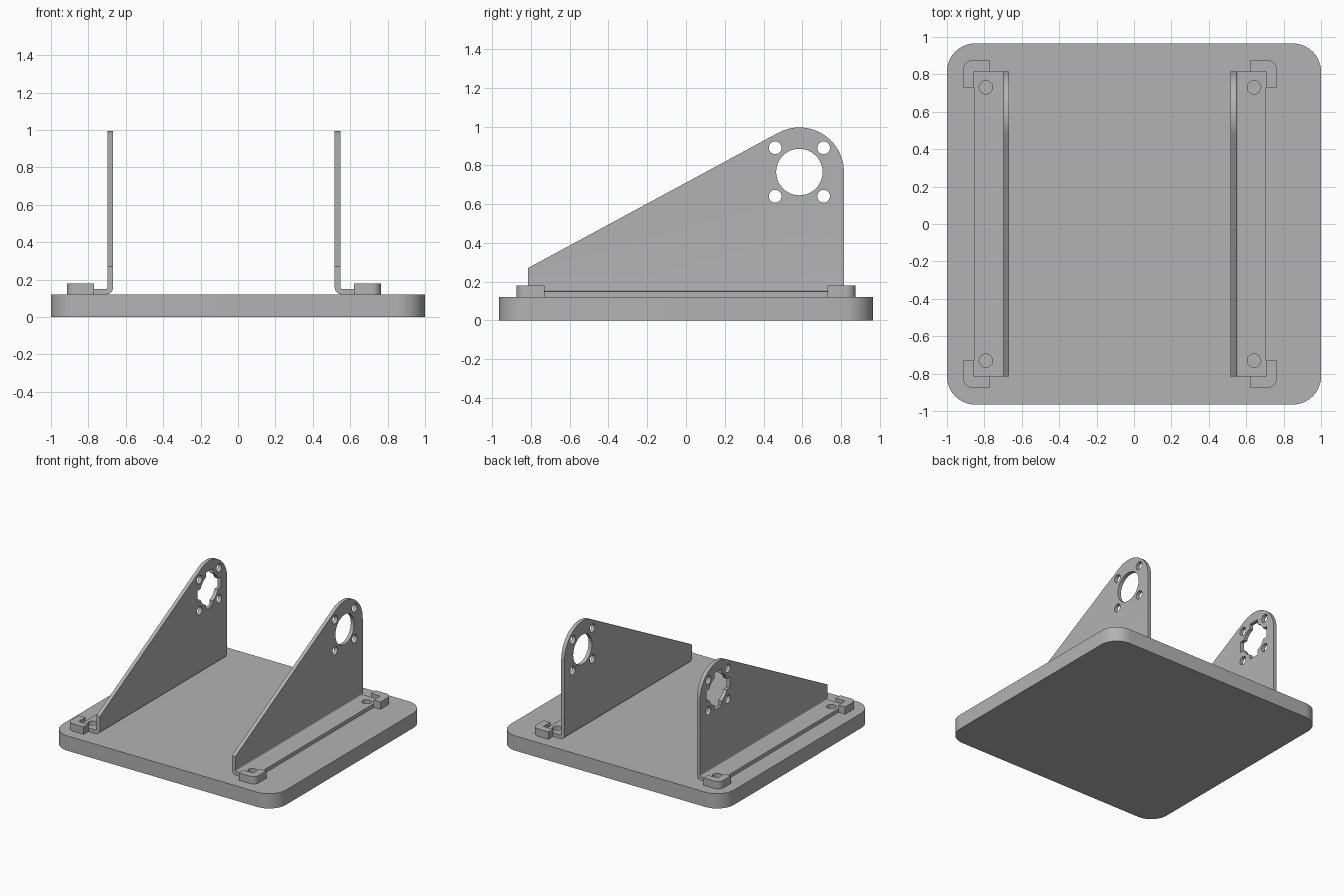
import bpy, bmesh
from math import sin, cos, pi, atan2, acos, hypot
from mathutils import Vector

old = bpy.data.objects.get("Cube")
if old:
    bpy.data.objects.remove(old, do_unlink=True)

grey = bpy.data.materials.new("plain grey")
grey.use_nodes = True
grey.diffuse_color = (0.45, 0.45, 0.45, 1)
grey.node_tree.nodes["Principled BSDF"].inputs["Base Color"].default_value = grey.diffuse_color


def arc(cx, cy, r, a0, a1, n=12):
    return [(cx + r * cos(a0 + (a1 - a0) * i / n), cy + r * sin(a0 + (a1 - a0) * i / n))
            for i in range(n + 1)]


def circle(cx, cy, r, n=40):
    return arc(cx, cy, r, 0, 2 * pi, n)[:-1]


def prism(name, outline, axis, lo, hi):
    """Extrude a 2D outline along an axis: x takes (y, z), y takes (x, z), z takes (x, y)."""
    place = {"x": lambda a, b, d: (d, a, b),
             "y": lambda a, b, d: (a, d, b),
             "z": lambda a, b, d: (a, b, d)}[axis]
    bm = bmesh.new()
    face = bm.faces.new([bm.verts.new(place(a, b, lo)) for a, b in outline])
    out = bmesh.ops.extrude_face_region(bm, geom=[face])
    moved = [v for v in out["geom"] if isinstance(v, bmesh.types.BMVert)]
    bmesh.ops.translate(bm, verts=moved, vec=Vector(place(0, 0, hi - lo)))
    bmesh.ops.recalc_face_normals(bm, faces=bm.faces)
    mesh = bpy.data.meshes.new(name)
    bm.to_mesh(mesh)
    bm.free()
    mesh.materials.append(grey)
    obj = bpy.data.objects.new(name, mesh)
    bpy.context.collection.objects.link(obj)
    return obj


def activate(obj):
    bpy.ops.object.select_all(action="DESELECT")
    obj.select_set(True)
    bpy.context.view_layer.objects.active = obj


def combine(obj, cutter, operation="DIFFERENCE"):
    activate(obj)
    mod = obj.modifiers.new("cut", "BOOLEAN")
    mod.operation, mod.solver, mod.object = operation, "EXACT", cutter
    bpy.ops.object.modifier_apply(modifier=mod.name)
    bpy.data.objects.remove(cutter, do_unlink=True)


def finish(obj):
    activate(obj)
    bpy.ops.object.shade_smooth_by_angle(angle=pi / 6)


TOP = 0.12          # top of the base
T = 0.03            # sheet thickness
HALF = 0.815        # half length of a bracket
CY, CZ, R = 0.585, 0.765, 0.23   # rounded head of a bracket

# Base slab with rounded corners
W, D, C = 1.0, 0.965, 0.15
corners = [(W - C, D - C), (C - W, D - C), (C - W, C - D), (W - C, C - D)]
base = prism("base", [p for i, (x, y) in enumerate(corners)
                      for p in arc(x, y, C, i * pi / 2, (i + 1) * pi / 2)], "z", 0, TOP)

# Side outline: sloped edge running tangent into the rounded head
dy, dz = -HALF - CY, 0.27 - CZ
tangent = atan2(dz, dy) + 2 * pi - acos(R / hypot(dy, dz))
side_outline = ([(-HALF, TOP), (HALF, TOP)] + arc(CY, CZ, R, 0, tangent, 32)
                + [(-HALF, 0.27)])

for name, inner, s in (("right", 0.517, 1), ("left", -0.667, -1)):
    outer = inner + s * 0.188
    # Bent sheet: upright, rounded bend and flange
    bend = [(inner + s * (0.04 - 0.04 * cos(a)), TOP + 0.04 - 0.04 * sin(a))
            for a in (i * pi / 16 for i in range(9))]
    crease = [(inner + s * (0.04 - 0.01 * cos(a)), TOP + 0.04 - 0.01 * sin(a))
              for a in (i * pi / 16 for i in range(8, -1, -1))]
    section = ([(inner, 1.1)] + bend + [(outer, TOP), (outer, TOP + T)]
               + crease + [(inner + s * T, 1.1)])
    bracket = prism(name + "_bracket", section, "y", -1, 1)
    combine(bracket, prism("side_cutter", side_outline, "x", -1.2, 1.2), "INTERSECT")

    # Central opening: round on one side, notched on the other
    lo, hi = inner - 0.1, inner + 0.1
    combine(bracket, prism("bore_cutter", circle(CY, CZ, 0.12), "x", lo, hi))
    if s < 0:
        n, w = 0.15, 0.045
        for a, b in ((n, w), (w, n)):
            slot = [(CY - a, CZ - b), (CY + a, CZ - b), (CY + a, CZ + b), (CY - a, CZ + b)]
            combine(bracket, prism("notch_cutter", slot, "x", lo, hi))
    # Four screw holes around the opening
    for sy in (-1, 1):
        for sz in (-1, 1):
            hole = circle(CY + sy * 0.125, CZ + sz * 0.125, 0.033, 24)
            combine(bracket, prism("screw_cutter", hole, "x", lo, hi))

    for end, e in (("front", -1), ("back", 1)):
        # Mounting hole through the flange into the base
        hole = circle(inner + s * 0.125, e * 0.73, 0.036, 24)
        for target in (bracket, base):
            combine(target, prism("mount_cutter", hole, "z", 0.03, 0.3))
        # L-shaped corner stop hugging the flange corner
        ox, oy, r = outer + s * 0.06, e * (HALF + 0.06), 0.05
        rounded = [(ox - s * r * (1 - cos(a)), oy - e * r * (1 - sin(a)))
                   for a in (i * pi / 16 for i in range(9))]
        stop = ([(outer, oy - e * 0.145), (ox, oy - e * 0.145)] + rounded
                + [(ox - s * 0.145, oy), (ox - s * 0.145, e * HALF), (outer, e * HALF)])
        finish(prism(f"{name}_{end}_corner_stop", stop, "z", TOP, 0.18))
    finish(bracket)
finish(base)
